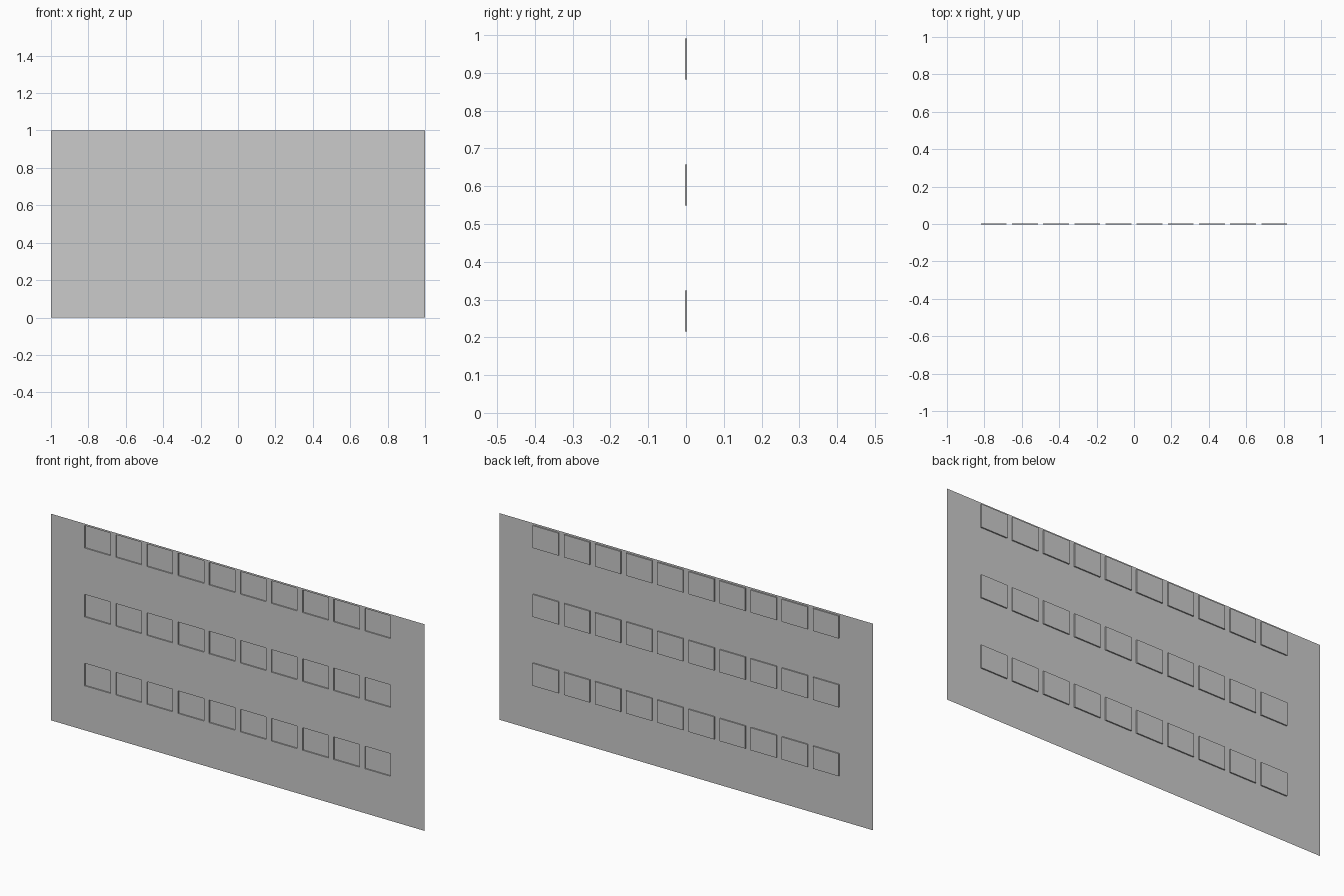
import bpy
import bmesh

if "Cube" in bpy.data.objects:
    bpy.data.objects.remove(bpy.data.objects["Cube"])

COLS, ROWS = 10, 3
DEPTH = 0.006
PITCH_X, HALF_W = 2 / 12, 0.069
PITCH_Z, WIN_BOTTOM, WIN_TOP = 1 / 3, 0.2155, 0.3245

# Grid lines of the wall: outer edges plus both edges of every window
xs, zs = [-1.0], [0.0]
for i in range(COLS):
    c = (i - (COLS - 1) / 2) * PITCH_X
    xs += [c - HALF_W, c + HALF_W]
for j in range(ROWS):
    zs += [WIN_BOTTOM + j * PITCH_Z, WIN_TOP + j * PITCH_Z]
xs.append(1.0)
zs.append(1.0)

# Flat single-skin wall facing the front
bm = bmesh.new()
v = [[bm.verts.new((x, -DEPTH / 2, z)) for z in zs] for x in xs]
windows = []
for i in range(len(xs) - 1):
    for j in range(len(zs) - 1):
        f = bm.faces.new((v[i][j], v[i + 1][j], v[i + 1][j + 1], v[i][j + 1]))
        if i % 2 and j % 2:
            windows.append(f)

# Window panels pushed slightly towards the back
panes = bmesh.ops.extrude_discrete_faces(bm, faces=windows)["faces"]
for f in panes:
    bmesh.ops.translate(bm, verts=f.verts, vec=(0, DEPTH, 0))

mesh = bpy.data.meshes.new("windowed_wall")
bm.to_mesh(mesh)
bm.free()
wall = bpy.data.objects.new("windowed_wall", mesh)
bpy.context.collection.objects.link(wall)
